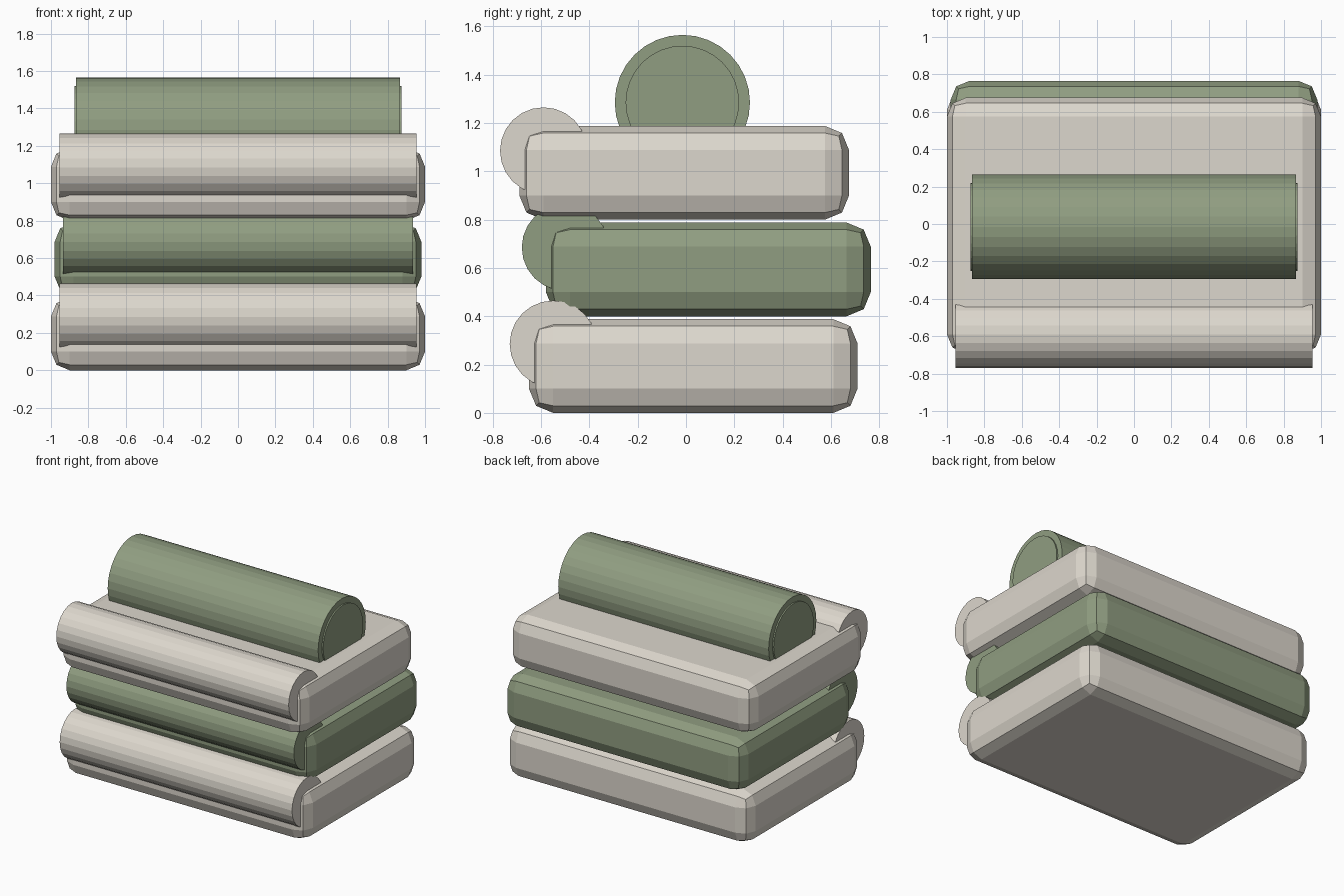
import bpy
import math

default = bpy.data.objects.get("Cube")
if default:
    bpy.data.objects.remove(default, do_unlink=True)


def make_material(name, rgb):
    mat = bpy.data.materials.new(name)
    mat.use_nodes = True
    mat.diffuse_color = (*rgb, 1)
    mat.node_tree.nodes["Principled BSDF"].inputs["Base Color"].default_value = (*rgb, 1)
    return mat


linen = make_material("linen", (0.72, 0.68, 0.61))
sage = make_material("sage green", (0.28, 0.34, 0.22))


def folded_slab(name, mat, half_width, y_min, y_max, z_min, z_max):
    """Box with softly chamfered edges."""
    bpy.ops.mesh.primitive_cube_add(
        size=1, location=(0, (y_min + y_max) / 2, (z_min + z_max) / 2))
    slab = bpy.context.object
    slab.name = name
    slab.scale = (2 * half_width, y_max - y_min, z_max - z_min)
    bpy.ops.object.transform_apply(location=False, rotation=False, scale=True)
    bevel = slab.modifiers.new("soft_edges", "BEVEL")
    bevel.width = 0.1
    bevel.segments = 2
    slab.data.materials.append(mat)


def roll(name, mat, half_width, radius, y, z, sides):
    """Cylinder lying along x."""
    bpy.ops.mesh.primitive_cylinder_add(
        vertices=sides, radius=radius, depth=2 * half_width,
        location=(0, y, z), rotation=(0, math.pi / 2, 0))
    bpy.context.object.name = name
    bpy.context.object.data.materials.append(mat)


# Three folded towels, each with a rolled front fold
towels = [
    ("bottom", linen, 1.0, -0.65, 0.71, 0.0, -0.55),
    ("middle", sage, 0.98, -0.58, 0.765, 0.4, -0.5),
    ("top", linen, 1.0, -0.69, 0.675, 0.8, -0.59),
]
for label, mat, half, y_min, y_max, z, fold_y in towels:
    folded_slab(label + "_towel", mat, half, y_min, y_max, z, z + 0.388)
    roll(label + "_towel_fold", mat, half - 0.045, 0.18, fold_y, z + 0.285, 24)

# Rolled towel on top, with slightly raised ends
roll("rolled_towel", sage, 0.865, 0.28, -0.015, 1.285, 32)
roll("rolled_towel_ends", sage, 0.875, 0.235, -0.015, 1.285, 32)
